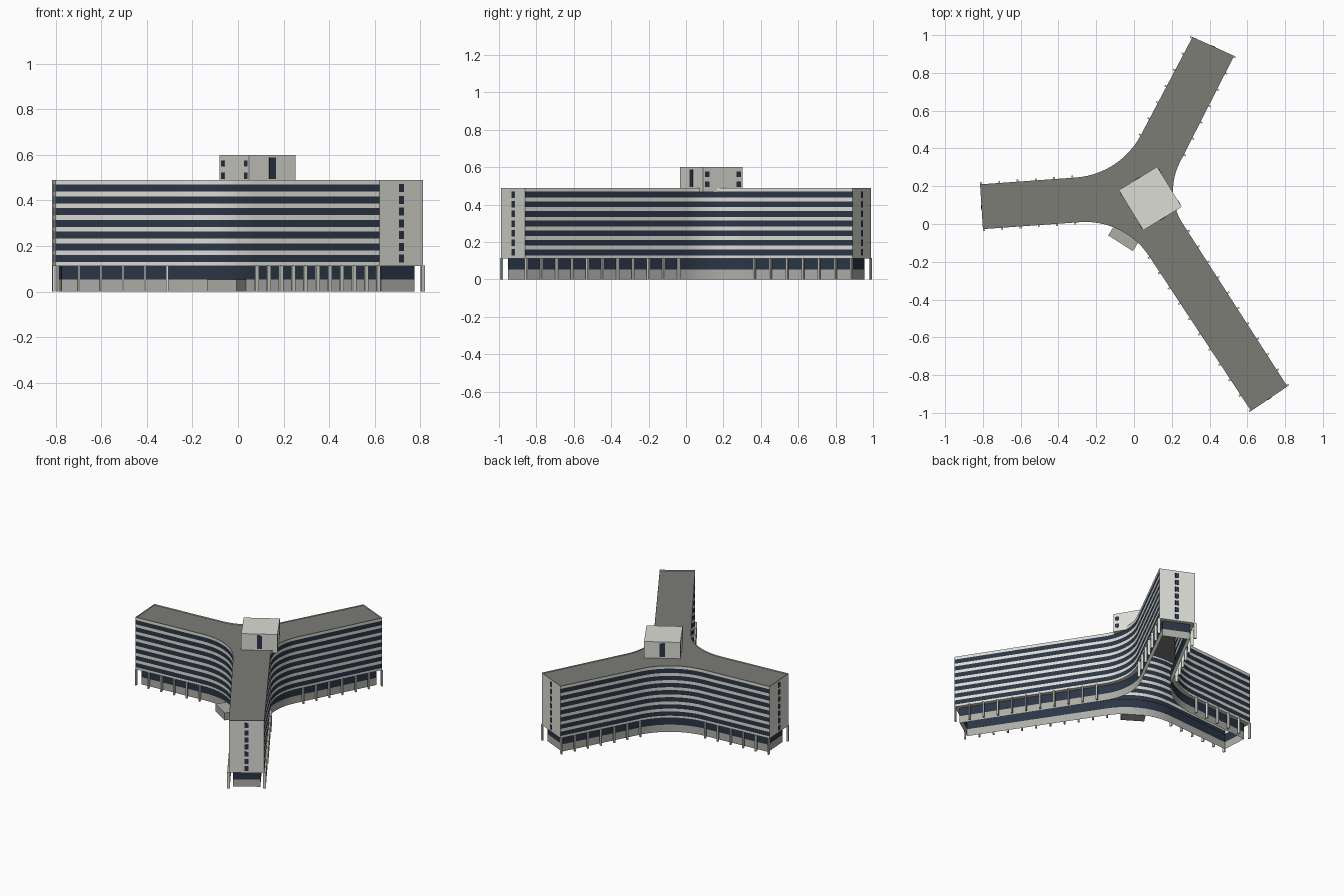
import bpy, math
from mathutils import Vector as V
from mathutils.geometry import intersect_line_line

if "Cube" in bpy.data.objects:
    bpy.data.objects.remove(bpy.data.objects["Cube"])

TOP, SOFFIT, ROOF = 0.49, 0.113, 0.482


def material(name, r, g, b):
    m = bpy.data.materials.new(name)
    m.diffuse_color = (r, g, b, 1)
    m.use_nodes = True
    m.node_tree.nodes["Principled BSDF"].inputs["Base Color"].default_value = m.diffuse_color
    return m


WALL = material("concrete", 0.72, 0.72, 0.67)
GLASS = material("dark_glass", 0.024, 0.036, 0.06)
DECK = material("roof_grey", 0.2, 0.2, 0.18)
BASE = material("base_grey", 0.42, 0.42, 0.39)


def make(name, verts, faces, mats, ids=None, smooth=False):
    me = bpy.data.meshes.new(name)
    me.from_pydata([tuple(v) for v in verts], [], faces)
    for m in mats:
        me.materials.append(m)
    if ids:
        me.polygons.foreach_set("material_index", ids)
    ob = bpy.data.objects.new(name, me)
    bpy.context.collection.objects.link(ob)
    if smooth:
        bpy.ops.object.select_all(action='DESELECT')
        ob.select_set(True)
        bpy.context.view_layer.objects.active = ob
        bpy.ops.object.shade_smooth_by_angle(angle=math.radians(30))
    return ob


def banded_wall(name, pts, rows, row_ids, mats):
    """Vertical wall along a clockwise path, one material per height band."""
    n, verts, faces, ids = len(pts), [], [], []
    for z in rows:
        verts += [(p.x, p.y, z) for p in pts]
    for r, mid in enumerate(row_ids):
        for i in range(n - 1):
            a, b = r * n + i, (r + 1) * n + i
            faces.append((a, b, b + 1, a + 1))
            ids.append(mid)
    return make(name, verts, faces, mats, ids, True)


def box_geo(c, u, length, depth, z0, z1):
    """Box centred on c, its length along u."""
    w = V((-u.y, u.x))
    vs = []
    for z in (z0, z1):
        for a, b in ((-1, -1), (1, -1), (1, 1), (-1, 1)):
            p = c + u * a * length / 2 + w * b * depth / 2
            vs.append((p.x, p.y, z))
    fs = [(3, 2, 1, 0), (4, 5, 6, 7)] + [(i, (i + 1) % 4, (i + 1) % 4 + 4, i + 4) for i in range(4)]
    return vs, fs


def boxes(name, specs, mat):
    verts, faces = [], []
    for s in specs:
        v, f = box_geo(*s)
        o = len(verts)
        verts += v
        faces += [tuple(i + o for i in q) for q in f]
    return make(name, verts, faces, [mat])


def side(a, a2, b2, b, t):
    """Wing side a-a2, rounded inner corner, wing side b2-b."""
    h = intersect_line_line(a.to_3d(), a2.to_3d(), b2.to_3d(), b.to_3d())[0].to_2d()
    d1, d2 = (a - h).normalized(), (b - h).normalized()
    s, e, n = h + d1 * t, h + d2 * t, 12
    half = math.acos(d1.dot(d2)) / 2
    radius = t * math.tan(half)
    centre = h + (d1 + d2).normalized() * t / math.cos(half)
    v0, v1 = s - centre, e - centre
    curve = [centre + v0.lerp(v1, k / n).normalized() * radius for k in range(n + 1)]
    return [a] + curve + [b], (s, e)


# Footprint: three sides between three wing ends, clockwise from the west
W1, W0 = V((-0.815, 0.21)), V((-0.80, -0.027))
N0, N1 = V((0.31, 0.99)), V((0.53, 0.89))
S0, S1 = V((0.812, -0.86)), V((0.62, -0.99))
sides = [side(W1, V((-0.35, 0.243)), V((0.02, 0.44)), N0, 0.235),
         side(N1, V((0.25, 0.34)), V((0.24, 0.03)), S0, 0.185),
         side(S1, V((0.05, -0.125)), V((-0.28, 0.01)), W0, 0.235)]
outline = [p for s, _ in sides for p in s]


def inset(pts, d):
    out, n = [], len(pts)
    for i, p in enumerate(pts):
        e0, e1 = (p - pts[i - 1]).normalized(), (pts[(i + 1) % n] - p).normalized()
        n0, n1 = V((e0.y, -e0.x)), V((e1.y, -e1.x))
        m = (n0 + n1).normalized()
        out.append(p + m * d / m.dot(n0))
    return out


# Upper storeys: seven window bands along each long side
rows, ids = [SOFFIT], []
for k in range(7):
    z = 0.129 + k * 0.0515
    rows += [z, z + 0.031]
    ids += [0, 1]
rows.append(TOP)
ids.append(0)
for name, (pts, _) in zip(("northwest_facade", "east_facade", "south_facade"), sides):
    banded_wall(name, pts, rows, ids, [WALL, GLASS])

# Blank wing ends with a single column of small windows
for name, a, b in (("north_end", N0, N1), ("southeast_end", S0, S1), ("west_end", W0, W1)):
    banded_wall(name + "_wall", [a, b], [SOFFIT, TOP], [0], [WALL])
    u = (b - a).normalized()
    boxes(name + "_windows", [((a + b) / 2, u, 0.026, 0.004, 0.127 + k * 0.0515, 0.162 + k * 0.0515)
                              for k in range(7)], GLASS)

# Roof deck just below the parapet
n = len(outline)
make("roof_deck", [(p.x, p.y, ROOF) for p in outline], [tuple(reversed(range(n)))], [DECK])

# Recessed ground floor and the soffit above it
inner = inset(outline, 0.027)
banded_wall("ground_floor_wall", inner + inner[:1], [0, 0.052, SOFFIT], [0, 1], [BASE, GLASS])
make("overhang_soffit", [(p.x, p.y, SOFFIT) for p in outline + inner],
     [(i, (i + 1) % n, n + (i + 1) % n, n + i) for i in range(n)], [WALL])

# Columns along the straight parts of the wing sides
cols = []
for pts, (s, e) in sides:
    for end, start in ((pts[0], s), (pts[-1], e)):
        d = start - end
        u = d.normalized()
        out = V((-u.y, u.x)) * (1 if end is pts[0] else -1)
        for k in range(int(d.length / 0.097) + 1):
            cols.append((end + u * (0.005 + k * 0.097) + out * 0.002, u, 0.009, 0.018, 0, SOFFIT + 0.002))
boxes("columns", cols, WALL)

# Rooftop plant room with doors on two faces and window pairs on the others
c = V((0.086, 0.135))
u = V((0.20, 0.122)).normalized()
w = V((-u.y, u.x))
L, D = 0.238, 0.249
boxes("plant_room", [(c, u, L, D, 0.467, 0.60)], WALL)
openings = []
for sg in (-1, 1):
    openings.append((c + w * sg * D / 2, u, 0.034, 0.004, 0.493, 0.588))
    for t in (-0.098, 0.098):
        for z in (0.495, 0.548):
            openings.append((c + u * sg * L / 2 + w * t, w, 0.028, 0.004, z, z + 0.028))
boxes("plant_room_openings", openings, GLASS)

# Entrance block in the south bend
boxes("entrance_block", [(V((-0.05, -0.068)), V((0.13, -0.083)).normalized(), 0.155, 0.08, 0, 0.052)], BASE)
